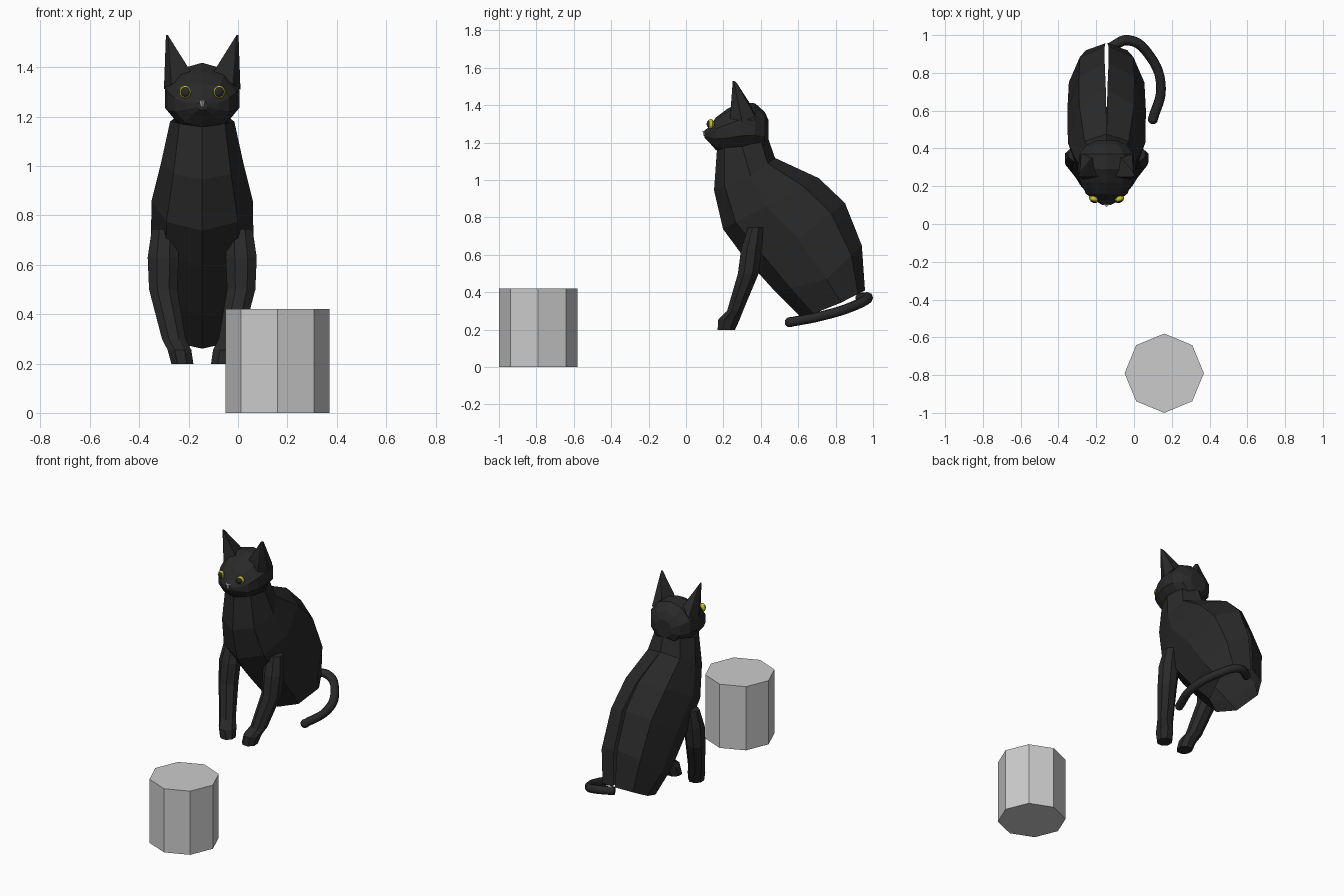
import bpy, bmesh
from math import sin, cos, pi
from mathutils import Vector

if "Cube" in bpy.data.objects:
    bpy.data.objects.remove(bpy.data.objects["Cube"])

CX = -0.145  # symmetry line of the cat


def material(name, col):
    m = bpy.data.materials.new(name)
    m.diffuse_color = (*col, 1)
    m.use_nodes = True
    m.node_tree.nodes["Principled BSDF"].inputs["Base Color"].default_value = m.diffuse_color
    return m


BLACK = material("black_fur", (0.022, 0.022, 0.022))
YELLOW = material("yellow_eye", (0.6, 0.55, 0.02))


def finish(bm, name, mat=None):
    bmesh.ops.recalc_face_normals(bm, faces=bm.faces)
    me = bpy.data.meshes.new(name)
    bm.to_mesh(me)
    bm.free()
    ob = bpy.data.objects.new(name, me)
    bpy.context.collection.objects.link(ob)
    if mat:
        me.materials.append(mat)
    return ob


def loft(name, rings, mat, closed=True, caps=True):
    bm = bmesh.new()
    vs = [[bm.verts.new(p) for p in r] for r in rings]
    n = len(rings[0])
    for a, b in zip(vs, vs[1:]):
        for i in range(n if closed else n - 1):
            j = (i + 1) % n
            bm.faces.new((a[i], a[j], b[j], b[i]))
    if caps:
        bm.faces.new(vs[0])
        bm.faces.new(vs[-1])
    return finish(bm, name, mat)


# Octagonal pedestal
bpy.ops.mesh.primitive_cylinder_add(vertices=8, radius=0.21, depth=0.42,
                                    location=(0.16, -0.79, 0.21))
bpy.context.object.name = "pedestal"

# Body: belly, flank and spine points for each section, flank width, spine gap
sections = [
    ((.166, 1.17), (.30, 1.18), (.44, 1.22), .13, 0),
    ((.15, .945), (.345, 1.02), (.476, 1.118), .165, 0),
    ((.198, .738), (.43, .86), (.71, 1.01), .205, .004),
    ((.30, .60), (.60, .69), (.85, .877), .208, .01),
    ((.48, .40), (.75, .47), (.94, .65), .20, .01),
    ((.62, .26), (.83, .345), (.957, .41), .155, .006),
]
for s, label in ((-1, "right"), (1, "left")):
    rings = []
    for belly, side, spine, w, gap in sections:
        ring = []
        for k in range(5):
            t = k * pi / 4
            side_v = Vector(side)
            end = Vector(belly if k < 2 else spine)
            p = side_v + (end - side_v) * abs(cos(t))
            x = gap if k == 4 else w * sin(t)
            ring.append((CX + s * x, p.x, p.y))
        rings.append(ring)
    loft("body_" + label, rings, BLACK, closed=False, caps=False)

# Head: rings from muzzle to nape (y, half width, low z, high z)
head = [(.10, .022, 1.225, 1.265), (.125, .07, 1.20, 1.285), (.16, .115, 1.16, 1.335),
        (.22, .145, 1.142, 1.38), (.29, .159, 1.14, 1.418), (.37, .15, 1.15, 1.41),
        (.42, .11, 1.165, 1.365), (.442, .06, 1.20, 1.32)]
loft("head", [[(CX + w * sin(i * pi / 5), y, (lo + hi) / 2 + (hi - lo) / 2 * cos(i * pi / 5))
               for i in range(10)] for y, w, lo, hi in head], BLACK)

# Front leg sections: x offset, y, z, radius x, radius y
leg = [(.152, .372, .745, .056, .044), (.158, .35, .63, .068, .06), (.158, .333, .5, .062, .06),
       (.115, .262, .3, .052, .046), (.092, .23, .255, .052, .062), (.08, .215, .197, .048, .05)]
for s, label in ((-1, "right"), (1, "left")):
    loft("front_leg_" + label,
         [[(CX + s * (x + rx * cos((i + .5) * pi / 4)), y + ry * sin((i + .5) * pi / 4), z)
           for i in range(8)] for x, y, z, rx, ry in leg], BLACK)

    # Pointed ear
    bm = bmesh.new()
    for x, y, z in [(.155, .30, 1.31), (.045, .25, 1.38), (.07, .36, 1.38), (.125, .235, 1.33),
                    (.135, .37, 1.34), (.139, .25, 1.53), (.147, .255, 1.53), (.142, .27, 1.522)]:
        bm.verts.new((CX + s * x, y, z))
    bmesh.ops.convex_hull(bm, input=bm.verts)
    finish(bm, "ear_" + label, BLACK)

    # Eye with dark pupil
    for part, r, d, y, mat in (("eye", .026, .016, .132, YELLOW), ("pupil", .021, .012, .124, BLACK)):
        bpy.ops.mesh.primitive_uv_sphere_add(segments=12, ring_count=8,
                                             location=(CX + s * .069, y, 1.30))
        ob = bpy.context.object
        ob.name = part + "_" + label
        ob.scale = (r, d, r)
        ob.rotation_euler = (0, 0, s * .4)
        ob.data.materials.append(mat)

# Nose wedge
bm = bmesh.new()
for x, y, z in [(-.026, .115, 1.268), (.026, .115, 1.268), (0, .088, 1.262), (0, .095, 1.235), (0, .14, 1.25)]:
    bm.verts.new((CX + x, y, z))
bmesh.ops.convex_hull(bm, input=bm.verts)
finish(bm, "nose")

# Curled tail
cu = bpy.data.curves.new("tail", "CURVE")
cu.dimensions = "3D"
cu.bevel_depth = 0.027
cu.bevel_resolution = 2
cu.resolution_u = 6
cu.use_fill_caps = True
sp = cu.splines.new("BEZIER")
path = [(-.13, .93, .37), (-.03, .973, .37), (.09, .88, .32), (.143, .72, .272), (.10, .555, .24)]
sp.bezier_points.add(len(path) - 1)
for bp, co in zip(sp.bezier_points, path):
    bp.co = co
    bp.handle_left_type = bp.handle_right_type = "AUTO"
cu.materials.append(BLACK)
tail = bpy.data.objects.new("tail", cu)
bpy.context.collection.objects.link(tail)
# Rounded tail tip
bpy.ops.mesh.primitive_uv_sphere_add(segments=12, ring_count=8, radius=.027, location=path[-1])
bpy.context.object.name = "tail_tip"
bpy.context.object.data.materials.append(BLACK)
